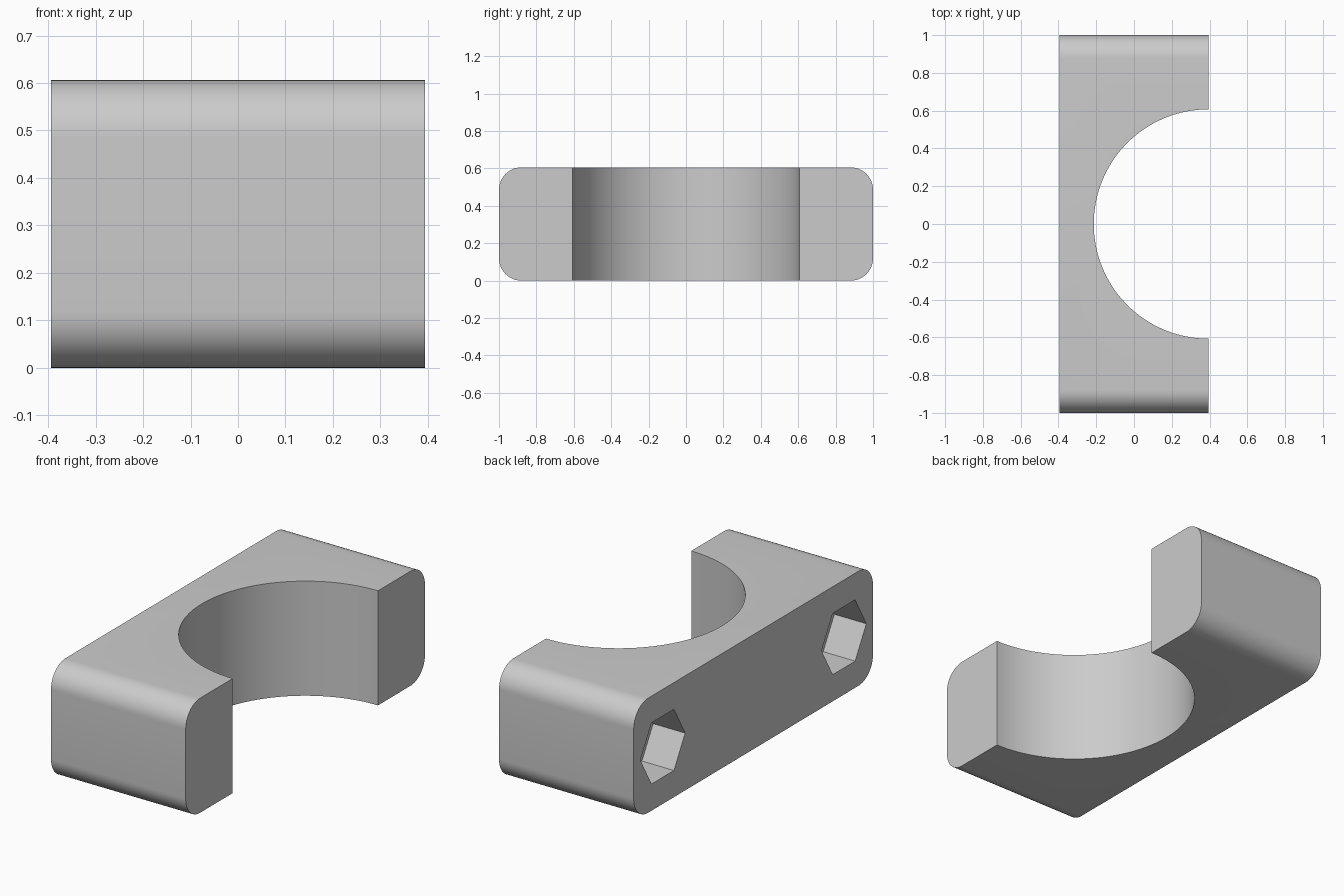
import bpy
import bmesh
from math import pi, cos, sin, radians
from mathutils import Matrix

DEPTH, HEIGHT, CORNER = 0.394, 0.606, 0.12
BORE, HOLE, NUT, NUT_DEPTH, BOLT_Y = 0.607, 0.092, 0.187, 0.187, 0.757

if "Cube" in bpy.data.objects:
    bpy.data.objects.remove(bpy.data.objects["Cube"])

grey = bpy.data.materials.new("grey")
grey.use_nodes = True
colour = (0.6, 0.6, 0.6, 1)
grey.diffuse_color = colour
grey.node_tree.nodes["Principled BSDF"].inputs["Base Color"].default_value = colour


def make_object(name, bm):
    mesh = bpy.data.meshes.new(name)
    bmesh.ops.recalc_face_normals(bm, faces=bm.faces)
    bm.to_mesh(mesh)
    bm.free()
    mesh.materials.append(grey)
    obj = bpy.data.objects.new(name, mesh)
    bpy.context.collection.objects.link(obj)
    return obj


def prism(name, radius, length, sides, centre, along_x=True):
    bm = bmesh.new()
    bmesh.ops.create_cone(bm, cap_ends=True, segments=sides, radius1=radius,
                          radius2=radius, depth=length)
    turn = Matrix.Rotation(pi / 2, 4, 'Y') if along_x else Matrix()
    bm.transform(Matrix.Translation(centre) @ turn)
    obj = make_object(name, bm)
    obj.hide_render = True
    return obj


# Block: rounded rectangle in the YZ plane, extruded along X
bm = bmesh.new()
outline = []
for i, (sy, sz) in enumerate([(1, 1), (-1, 1), (-1, -1), (1, -1)]):
    for step in range(13):
        a = (i + step / 12) * pi / 2
        outline.append(bm.verts.new((-DEPTH,
                                     sy * (1 - CORNER) + CORNER * cos(a),
                                     HEIGHT / 2 + sz * (HEIGHT / 2 - CORNER) + CORNER * sin(a))))
face = bm.faces.new(outline)
extruded = bmesh.ops.extrude_face_region(bm, geom=[face])["geom"]
bmesh.ops.translate(bm, vec=(2 * DEPTH, 0, 0),
                    verts=[v for v in extruded if isinstance(v, bmesh.types.BMVert)])
clamp = make_object("clamp_half", bm)

# Cutters: half bore, bolt holes and hexagonal nut pockets
mid = HEIGHT / 2
cutters = [prism("bore_cutter", BORE, 2, 128, (DEPTH, 0, mid), along_x=False)]
for side, y in (("left", BOLT_Y), ("right", -BOLT_Y)):
    cutters.append(prism(f"bolt_cutter_{side}", HOLE, 2, 48, (0, y, mid)))
    cutters.append(prism(f"nut_cutter_{side}", NUT, 2 * NUT_DEPTH, 6, (-DEPTH, y, mid)))

bpy.context.view_layer.objects.active = clamp
for cutter in cutters:
    mod = clamp.modifiers.new(cutter.name, 'BOOLEAN')
    mod.operation = 'DIFFERENCE'
    mod.solver = 'EXACT'
    mod.object = cutter
    bpy.ops.object.modifier_apply(modifier=mod.name)
for cutter in cutters:
    bpy.data.objects.remove(cutter)

# Smooth the curved walls, keep the edges crisp
bpy.ops.object.select_all(action='DESELECT')
clamp.select_set(True)
bpy.ops.object.shade_smooth_by_angle(angle=radians(30))
